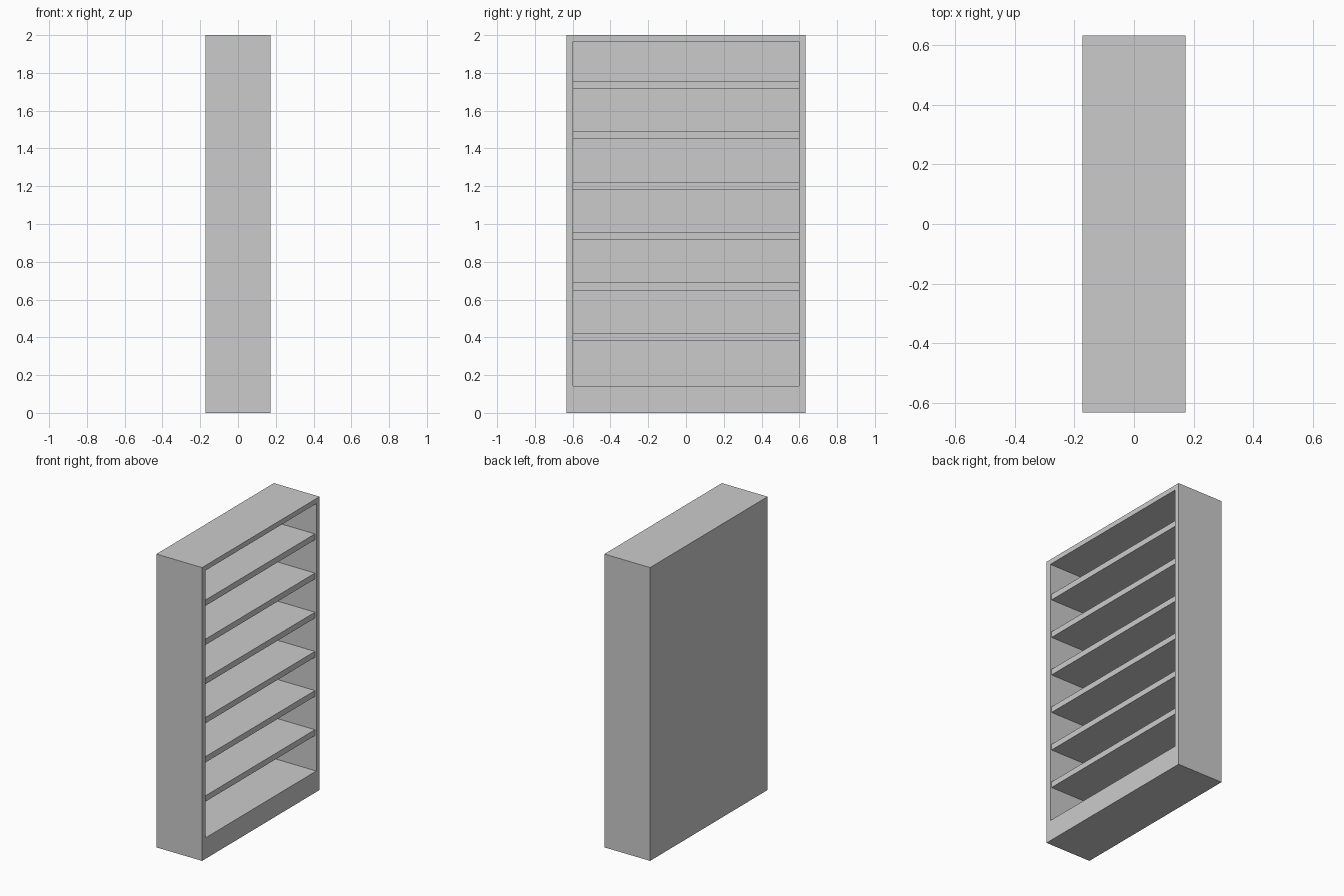
import bpy, bmesh
from mathutils import Matrix, Vector

if "Cube" in bpy.data.objects:
    bpy.data.objects.remove(bpy.data.objects["Cube"])

DEPTH, WIDTH, HEIGHT = 0.345, 1.266, 2.0
FRONT = DEPTH / 2
INNER_Y = 0.597
FLOOR_Z, CEIL_Z = 0.143, 1.966
BACK_X = -FRONT + 0.02


def add_mesh(name, bm):
    mesh = bpy.data.meshes.new(name)
    bm.to_mesh(mesh)
    bm.free()
    obj = bpy.data.objects.new(name, mesh)
    bpy.context.collection.objects.link(obj)
    return obj


def box_bmesh(size, centre):
    bm = bmesh.new()
    bmesh.ops.create_cube(bm, size=1, matrix=Matrix.Translation(centre) @ Matrix.Diagonal((*size, 1)))
    return bm


# Cabinet shell: solid box with one deep recess in the open (+x) side
bm = box_bmesh((DEPTH, WIDTH, HEIGHT), Vector((0, 0, HEIGHT / 2)))
bm.normal_update()
opening = max(bm.faces, key=lambda f: f.normal.x)
bmesh.ops.inset_individual(bm, faces=[opening], thickness=0.03)
for v in opening.verts:
    v.co.y = INNER_Y if v.co.y > 0 else -INNER_Y
    v.co.z = CEIL_Z if v.co.z > HEIGHT / 2 else FLOOR_Z
recess = bmesh.ops.extrude_discrete_faces(bm, faces=[opening])["faces"][0]
for v in recess.verts:
    v.co.x = BACK_X
bmesh.ops.recalc_face_normals(bm, faces=bm.faces)
add_mesh("cabinet_shell", bm)

# Six evenly spaced shelves, set back slightly from the front edge
SHELF_FRONT, THICK, FIRST_Z, STEP = FRONT - 0.01, 0.04, 0.402, 0.267
for i in range(6):
    size = (SHELF_FRONT - BACK_X, INNER_Y * 2, THICK)
    centre = Vector(((SHELF_FRONT + BACK_X) / 2, 0, FIRST_Z + i * STEP))
    add_mesh(f"shelf_{i + 1}", box_bmesh(size, centre))
